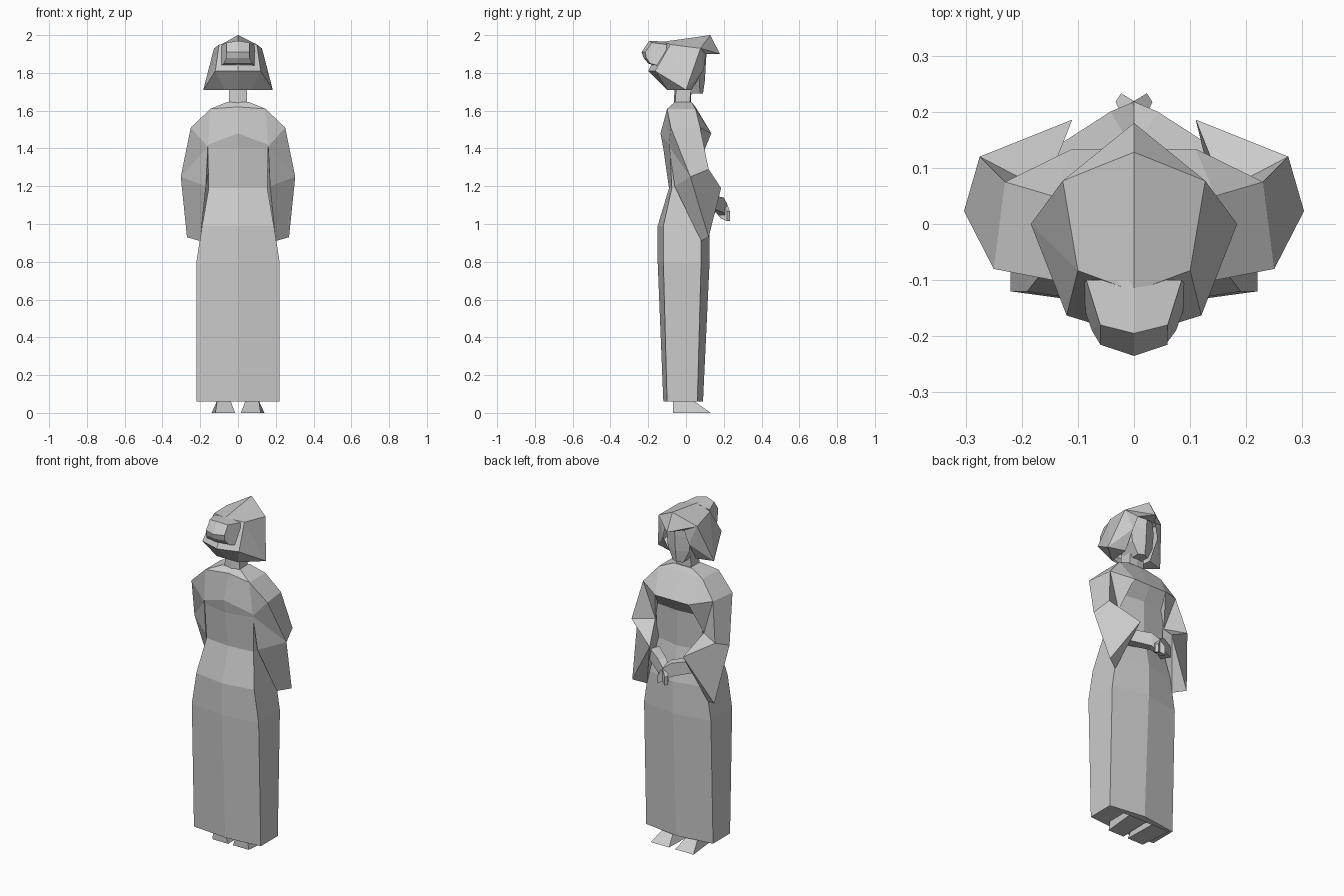
import bpy, bmesh
from mathutils import Vector

cube = bpy.data.objects.get("Cube")
if cube:
    bpy.data.objects.remove(cube, do_unlink=True)

grey = bpy.data.materials.new("light grey")
grey.use_nodes = True
tone = (0.6, 0.6, 0.6, 1)
grey.diffuse_color = tone
grey.node_tree.nodes["Principled BSDF"].inputs["Base Color"].default_value = tone


def build(name, points, faces):
    """Flat-shaded part from its left half, reflected across x = 0."""
    bm = bmesh.new()
    for side in (1, -1):
        vs = {k: bm.verts.new((side * p[0], p[1], p[2])) for k, p in points.items()}
        for f in faces:
            bm.faces.new([vs[k] for k in f][::side])
    bmesh.ops.remove_doubles(bm, verts=bm.verts, dist=0.0005)
    bmesh.ops.recalc_face_normals(bm, faces=bm.faces)
    me = bpy.data.meshes.new(name)
    bm.to_mesh(me)
    bm.free()
    me.materials.append(grey)
    ob = bpy.data.objects.new(name, me)
    bpy.context.collection.objects.link(ob)
    return ob


def loft(name, rings, closed=False):
    """Stack of half rings; closed rings make a separate tube on each side."""
    n = len(rings[0])
    pts = {(i, j): p for i, r in enumerate(rings) for j, p in enumerate(r)}
    faces = [[(i, j), (i, (j + 1) % n), (i + 1, (j + 1) % n), (i + 1, j)]
             for i in range(len(rings) - 1) for j in range(n if closed else n - 1)]
    faces += [[(i, j) for j in range(n)] for i in (0, len(rings) - 1)]
    return build(name, pts, faces)


def ring(z, front, fx, fy, bx, by, back):
    return [(0, front, z), (fx, fy, z), (bx, by, z), (0, back, z)]


# Long robe with waist, chest and shoulders
loft("robe", [
    ring(.06, -.12, .22, -.10, .22, .06, .09),
    ring(.80, -.15, .22, -.12, .22, .08, .125),
    ring(.99, -.15, .19, -.12, .19, .08, .125),
    ring(1.19, -.09, .155, -.075, .155, .05, .085),
    ring(1.40, -.12, .16, -.085, .15, .07, .085),
    [(0, -.135, 1.48), (.16, -.09, 1.42), (.11, .134, 1.48), (0, .134, 1.48)],
    [(0, -.085, 1.62), (.145, -.10, 1.61), (.145, .05, 1.61), (0, .05, 1.62)],
    ring(1.645, -.06, .06, -.06, .06, .03, .03),
])

# Neck
loft("neck", [ring(1.61, -.065, .05, -.06, .05, .02, .025),
              ring(1.74, -.06, .045, -.05, .045, .025, .03)])

# Wide hanging sleeves, bent forward at the elbow
sleeve = dict(
    collar_f=(.145, -.10, 1.61), collar_b=(.145, .05, 1.61),
    shoulder_f=(.25, -.08, 1.51), shoulder_b=(.23, .075, 1.51),
    pit_f=(.16, -.09, 1.41), pit_b=(.11, .134, 1.48),
    elbow_o=(.303, .023, 1.25), elbow_t=(.275, .12, 1.29),
    elbow_i=(.17, -.06, 1.20), fold=(.16, .06, 1.30),
    wrist=(.11, .186, 1.19), hem_o=(.27, .12, .93), hem_i=(.20, .08, .91))
build("sleeves", sleeve, [f.split() for f in (
    "collar_f shoulder_f shoulder_b collar_b",
    "collar_f pit_f shoulder_f", "collar_b shoulder_b pit_b",
    "shoulder_f elbow_o elbow_t shoulder_b",
    "shoulder_f pit_f elbow_o", "pit_f elbow_i elbow_o",
    "elbow_o hem_o wrist elbow_t", "elbow_o elbow_i hem_i hem_o",
    "shoulder_b elbow_t fold", "shoulder_b fold pit_b",
    "elbow_t wrist fold", "elbow_i fold wrist hem_i",
    "pit_f pit_b fold elbow_i", "wrist hem_o hem_i")])


# Forearms and crossed hands
def section(x, y, z, r, h):
    c, across = Vector((x, y, z)), Vector((.5, .8, 0)) * r
    return [c + across + Vector((0, 0, h)), c - across + Vector((0, 0, h)),
            c - across - Vector((0, 0, h)), c + across - Vector((0, 0, h))]


loft("hands", [section(.13, .11, 1.12, .03, .035), section(.03, .18, 1.10, .025, .04),
               section(-.005, .20, 1.07, .02, .04), section(-.028, .225, 1.04, .01, .025)], True)

# Feet, sloping down to the toes
loft("feet", [[(.015, -.07, 0), (.12, -.07, 0), (.14, .13, 0), (.02, .13, 0)],
              [(.04, -.07, .065), (.11, -.07, .065), (.11, .04, .065), (.05, .04, .065)]], True)

# Face
loft("face", [ring(1.69, -.02, .03, -.02, .035, .075, .09),
              ring(1.76, -.06, .07, -.05, .07, .07, .10),
              ring(1.85, -.08, .08, -.05, .08, .07, .105),
              ring(1.92, -.08, .08, -.05, .07, .07, .11)])

# Bobbed hair with a raised front peak
hair = dict(
    peak=(0, .128, 2.0), tip=(0, .18, 1.90), temple=(.127, .077, 1.93),
    crown=(.10, -.083, 1.95), crown_mid=(0, -.12, 1.965),
    side=(.184, 0, 1.71), rear=(.12, -.163, 1.81), rear_mid=(0, -.20, 1.81),
    nape=(.07, -.10, 1.71), nape_mid=(0, -.10, 1.71),
    brow=(.06, .105, 1.90), brow_mid=(0, .11, 1.90),
    cheek=(.085, .095, 1.82), jaw=(.085, .03, 1.71))
build("hair", hair, [f.split() for f in (
    "peak temple crown crown_mid", "peak tip temple", "temple side crown",
    "side rear crown", "crown rear rear_mid crown_mid",
    "side nape rear", "rear nape nape_mid rear_mid",
    "temple tip brow", "tip brow_mid brow", "temple brow cheek",
    "temple cheek side", "cheek jaw side", "side jaw nape")])

# Bun at the back of the hair
loft("bun", [
    [(0, -.10, 1.965), (.085, -.10, 1.95), (.10, -.12, 1.83), (0, -.12, 1.82)],
    [(0, -.195, 1.97), (.06, -.18, 1.96), (.075, -.19, 1.85), (0, -.20, 1.85)],
    [(0, -.235, 1.91), (.06, -.215, 1.91), (.06, -.21, 1.88), (0, -.225, 1.88)],
])
